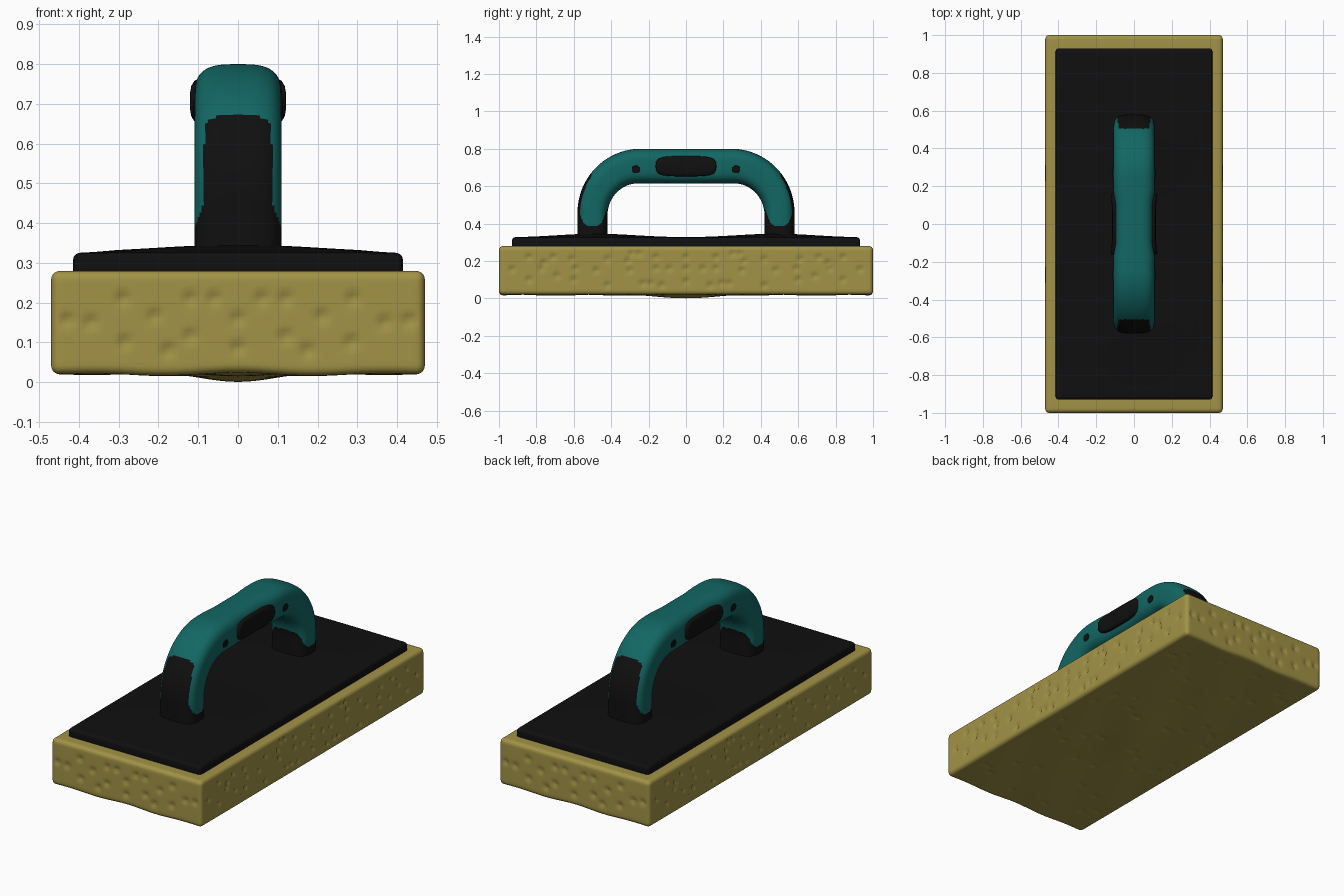
import bpy, bmesh, math, random
from mathutils import Vector

if "Cube" in bpy.data.objects:
    bpy.data.objects.remove(bpy.data.objects["Cube"])

def material(name, rgb):
    m = bpy.data.materials.new(name)
    m.diffuse_color = (*rgb, 1)
    m.use_nodes = True
    m.node_tree.nodes["Principled BSDF"].inputs["Base Color"].default_value = m.diffuse_color
    return m

SPONGE = material("sponge_yellow", (0.36, 0.29, 0.062))
BLACK = material("black_rubber", (0.005, 0.005, 0.005))
TEAL = material("teal_plastic", (0.006, 0.135, 0.125))

def finish(name, bm, mats):
    bmesh.ops.recalc_face_normals(bm, faces=bm.faces)
    for f in bm.faces:
        f.smooth = True
    me = bpy.data.meshes.new(name)
    bm.to_mesh(me)
    bm.free()
    for m in mats:
        me.materials.append(m)
    ob = bpy.data.objects.new(name, me)
    bpy.context.collection.objects.link(ob)
    return ob

def ticks(h, r, step):
    # even spacing inside, three extra steps over each rounded edge
    n = max(2, round(2 * (h - r) / step))
    inner = [-(h - r) + 2 * (h - r) * i / n for i in range(n + 1)]
    edge = [h - r * (1 - k / 3) for k in (1, 2, 3)]
    return [-e for e in reversed(edge)] + inner + edge

def rounded_box(name, half, zc, r, step, mat, shape):
    """Finely gridded box with round edges; shape(point, side axis) moves each point."""
    bm = bmesh.new()
    axes = [ticks(h, r, step) for h in half]
    cache = {}
    def vert(i):
        if i not in cache:
            p = Vector(axes[k][i[k]] for k in range(3))
            c = Vector(max(-(half[k] - r), min(half[k] - r, p[k])) for k in range(3))
            d = (p - c).normalized()
            q = c + d * r + Vector((0, 0, zc))
            cache[i] = bm.verts.new(shape(q, d))
        return cache[i]
    for a in range(3):
        b, c = (a + 1) % 3, (a + 2) % 3
        for end in (0, len(axes[a]) - 1):
            for i in range(len(axes[b]) - 1):
                for j in range(len(axes[c]) - 1):
                    quad = []
                    for di, dj in ((0, 0), (1, 0), (1, 1), (0, 1)):
                        idx = [0, 0, 0]
                        idx[a], idx[b], idx[c] = end, i + di, j + dj
                        quad.append(vert(tuple(idx)))
                    bm.faces.new(quad)
    return finish(name, bm, [mat])

# Sponge pores (mirrored pairs) on the ends, long sides and underside
END_PORES = [(.29, .21), (.12, .21), (.06, .21), (.21, .165), (0, .16), (.37, .15), (.43, .155),
             (.12, .115), (.285, .1), (.175, .08), (0, .085)]
SIDE_PORES = [(.93, .155), (.84, .22), (.84, .1), (.77, .16), (.76, .19), (.71, .22), (.69, .12),
              (.61, .21), (.59, .16), (.6, .1), (.48, .15), (.42, .21), (.42, .07), (.31, .2),
              (.3, .15), (.29, .24), (.25, .24), (.23, .08), (.19, .08), (.16, .16), (.16, .22),
              (.13, .07), (.09, .16), (0, .22), (0, .16), (0, .09)]
random.seed(4)
BASE_PORES = [(random.uniform(.03, .43), random.uniform(.05, .95)) for _ in range(14)]

def pit(u, v, pores):
    return max(math.exp(-((abs(u) - a) ** 2 + (v - b) ** 2) / 0.00016) for a, b in pores)

def sponge_shape(p, d):
    x, y, z = p
    q = p.copy()
    if abs(d.x) > .9:
        q.x -= math.copysign(.013 * pit(y, z, SIDE_PORES), x)
    elif abs(d.y) > .9:
        q.y -= math.copysign(.013 * pit(x, z, END_PORES), y)
    elif d.z < -.9:
        q.z += .008 * pit(x, abs(y), BASE_PORES)
    # sagging, gently wavy underside
    low = max(0, min(1, (.1 - z) / .07))
    q.z += low * (-.014 * math.exp(-x * x / .02 - y * y / .07)
                  - .005 * math.cos(16 * x) * math.cos(9 * y) * (1 - x * x / .23))
    return q

rounded_box("sponge", (.47, 1.0, .13), .15, .022, .0125, SPONGE, sponge_shape)

# Backing plate, swelling under the two handle feet
def plate_shape(p, d):
    q = p.copy()
    if p.z > .3:
        q.z += .021 * sum(math.exp(-(p.x ** 2 + (p.y - s) ** 2) / .09) for s in (-.48, .48)) \
            * min(1, (.415 - abs(p.x)) / .1)
    return q

rounded_box("backing_plate", (.415, .93, .03), .295, .018, .03, BLACK, plate_shape)

# Handle: superellipse section swept along an arch
N = 3.2
def half_width(y):
    t = max(0, min(1, (abs(y) - .08) / .12))
    return .1 + .01 * t * t * (3 - 2 * t)

def handle_path():
    pts = [(-.5, .28 + .17 * i / 30, 0, .08) for i in range(30)]
    for i in range(60):
        a = math.pi / 2 * i / 60
        pts.append((-.25 - .25 * math.cos(a), .45 + .2575 * math.sin(a), a, .08 + .0125 * i / 60))
    pts += [(-.25 + .25 * i / 20, .7075, math.pi / 2, .0925) for i in range(21)]
    return pts + [(-y, z, math.pi - a, t) for y, z, a, t in reversed(pts[:-1])]

def black_zone(x, s, z):
    x = abs(x)
    if z < .385 + .06 * (1 - math.sqrt(max(0, 1 - (s / .062) ** 2))):
        return True
    top = .67 if s > 0 else .48
    return x < .085 and (z < top - .06 or (x / .085) ** 4 + ((z - top + .06) / .06) ** 4 < 1)

bm = bmesh.new()
SIDES = 96
rings, local = [], {}
for y, z, a, t in handle_path():
    ring = []
    for k in range(SIDES):
        th = 2 * math.pi * k / SIDES
        w, c, s = half_width(y), math.cos(th), math.sin(th)
        r = (abs(c / w) ** N + abs(s / t) ** N) ** (-1 / N)
        v = bm.verts.new((r * c, y - r * s * math.cos(a), z + r * s * math.sin(a)))
        local[v] = r * s
        ring.append(v)
    rings.append(ring)
for r0, r1 in zip(rings, rings[1:]):
    for k in range(SIDES):
        j = (k + 1) % SIDES
        f = bm.faces.new((r0[k], r0[j], r1[j], r1[k]))
        mid = f.calc_center_median()
        off = sum(local[v] for v in f.verts) / 4
        f.material_index = 1 if black_zone(mid.x, off, mid.z) else 0
bm.faces.new(rings[0])
bm.faces.new(rings[-1])
finish("handle", bm, [TEAL, BLACK])

# Grip pads and small studs that follow the handle's side
def side_pad(name, side, yc, zc, hy, hz, n, height):
    bm = bmesh.new()
    prev = None
    for sc, d in ((1, -.02), (1, .6 * height), (.95, .9 * height), (.8, height), (.5, height), (.02, height)):
        ring = []
        for k in range(48):
            th = 2 * math.pi * k / 48
            c, s = math.cos(th), math.sin(th)
            r = sc * (abs(c / hy) ** n + abs(s / hz) ** n) ** (-1 / n)
            y, z = yc + r * c, zc + r * s
            x = half_width(y) * (1 - min(1, abs(z - .7075) / .0925) ** N) ** (1 / N) + d
            ring.append(bm.verts.new((side * x, y, z)))
        if prev:
            for k in range(48):
                j = (k + 1) % 48
                bm.faces.new((prev[k], prev[j], ring[j], ring[k]))
        prev = ring
    bm.faces.new(prev)
    finish(name, bm, [BLACK])

for side, label in ((-1, "left"), (1, "right")):
    side_pad(f"{label}_grip_pad", side, 0, .707, .162, .054, 4, .016)
    for y, end in ((-.268, "front"), (.268, "back")):
        side_pad(f"{label}_{end}_stud", side, y, .69, .022, .02, 2.5, .003)
